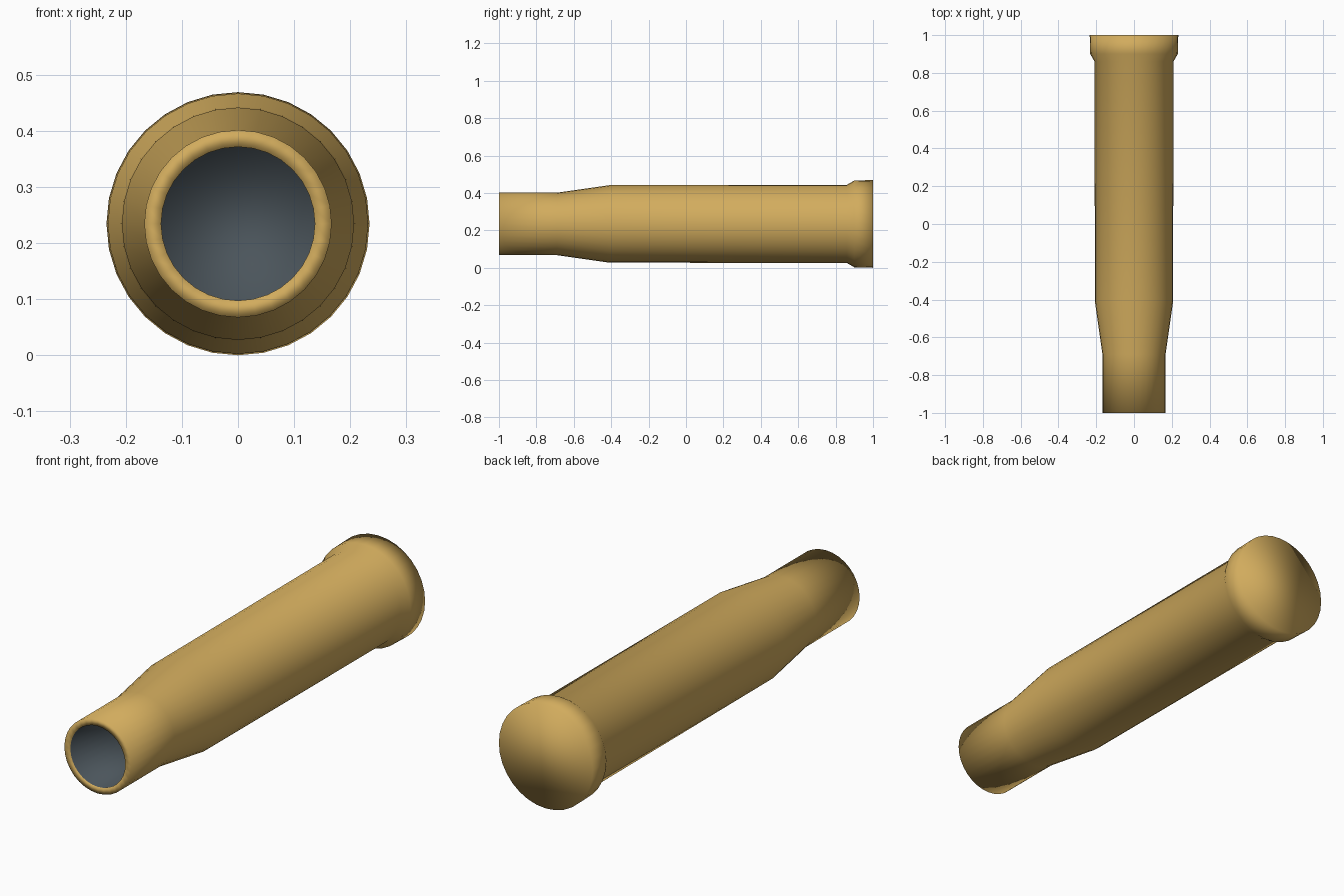
import bpy, bmesh, math

if "Cube" in bpy.data.objects:
    bpy.data.objects.remove(bpy.data.objects["Cube"])

SIDES = 32
CENTRE_Z = 0.2345


def material(name, rgb):
    mat = bpy.data.materials.new(name)
    mat.diffuse_color = (*rgb, 1)
    mat.use_nodes = True
    mat.node_tree.nodes["Principled BSDF"].inputs["Base Color"].default_value = mat.diffuse_color
    return mat


def ring(bm, radius, y):
    return [bm.verts.new((radius * math.sin(2 * math.pi * i / SIDES), y,
                          CENTRE_Z + radius * math.cos(2 * math.pi * i / SIDES)))
            for i in range(SIDES)]


# Profile (radius, y): from the bottom of the bore, out of the mouth, to the base
bore = [(0.137, 0.85), (0.137, -0.69), (0.137, -1.0)]
shell = [(0.167, -1.0), (0.167, -0.69), (0.207, -0.41),
         (0.209, 0.86), (0.232, 0.90), (0.2345, 1.0)]

bm = bmesh.new()
rings = [ring(bm, r, y) for r, y in bore + shell]

# Walls: dark inside the bore, brass on the lip and outside
for k, (a, b) in enumerate(zip(rings, rings[1:])):
    for i in range(SIDES):
        j = (i + 1) % SIDES
        face = bm.faces.new((a[i], a[j], b[j], b[i]))
        face.material_index = 1 if k < len(bore) - 1 else 0

# Bore floor and closed base
bm.faces.new(rings[0]).material_index = 1
bm.faces.new(rings[-1])
bmesh.ops.recalc_face_normals(bm, faces=bm.faces)
for face in bm.faces:
    face.smooth = True

mesh = bpy.data.meshes.new("cartridge_case")
bm.to_mesh(mesh)
bm.free()
mesh.materials.append(material("brass", (0.64, 0.41, 0.11)))
mesh.materials.append(material("dark_bore", (0.07, 0.09, 0.105)))
case = bpy.data.objects.new("cartridge_case", mesh)
bpy.context.collection.objects.link(case)
